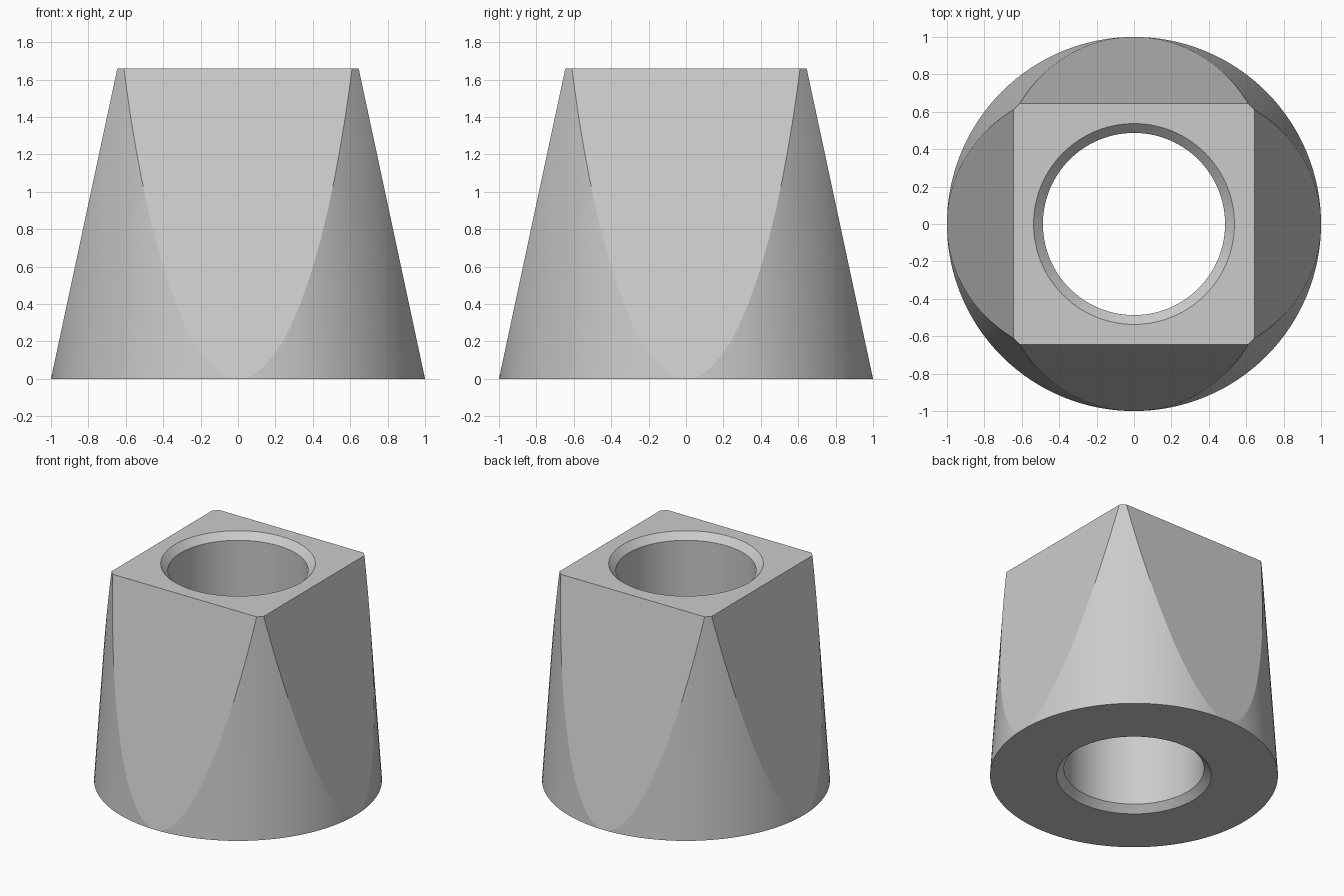
import bpy, bmesh
from math import tau, radians
from mathutils import Matrix, Vector

cube = bpy.data.objects.get("Cube")
if cube:
    bpy.data.objects.remove(cube, do_unlink=True)

HEIGHT = 1.66
BASE_R, TOP_R = 1.0, 0.888      # cone radii
TOP_HALF = 0.645                # half width of the square top
BORE_R, CHAMFER = 0.487, 0.05
SEGMENTS = 128

# Plain grey material
grey = bpy.data.materials.new("plain grey")
grey.use_nodes = True
colour = (0.6, 0.6, 0.6, 1)
grey.diffuse_color = colour
grey.node_tree.nodes["Principled BSDF"].inputs["Base Color"].default_value = colour

# Bored cone: closed profile revolved around z
profile = [
    (BORE_R, CHAMFER), (BORE_R, HEIGHT - CHAMFER), (BORE_R + CHAMFER, HEIGHT),
    (TOP_R, HEIGHT), (BASE_R, 0), (BORE_R + CHAMFER, 0),
]
bm = bmesh.new()
verts = [bm.verts.new((r, 0, z)) for r, z in profile]
edges = [bm.edges.new((v, verts[i - 1])) for i, v in enumerate(verts)]
bmesh.ops.spin(bm, geom=verts + edges, axis=(0, 0, 1), cent=(0, 0, 0),
               angle=tau, steps=SEGMENTS, use_merge=True)
bmesh.ops.remove_doubles(bm, verts=bm.verts[:], dist=1e-5)
bmesh.ops.recalc_face_normals(bm, faces=bm.faces[:])

# Four sloping flats sliced from the cone, tangent to its base
for side in range(4):
    turn = Matrix.Rotation(side * tau / 4, 3, 'Z')
    cut = bmesh.ops.bisect_plane(
        bm, geom=bm.verts[:] + bm.edges[:] + bm.faces[:], dist=1e-5,
        plane_co=turn @ Vector((BASE_R, 0, 0)),
        plane_no=turn @ Vector((HEIGHT, 0, BASE_R - TOP_HALF)).normalized(),
        clear_outer=True)
    rim = [e for e in cut["geom_cut"]
           if isinstance(e, bmesh.types.BMEdge) and e.is_boundary]
    bmesh.ops.contextual_create(bm, geom=rim)
bmesh.ops.recalc_face_normals(bm, faces=bm.faces[:])

mesh = bpy.data.meshes.new("square_to_round_sleeve")
bm.to_mesh(mesh)
bm.free()
mesh.materials.append(grey)
sleeve = bpy.data.objects.new("square_to_round_sleeve", mesh)
bpy.context.collection.objects.link(sleeve)

# Smooth round walls, crisp flats
bpy.ops.object.select_all(action='DESELECT')
sleeve.select_set(True)
bpy.context.view_layer.objects.active = sleeve
bpy.ops.object.shade_smooth_by_angle(angle=radians(8))
